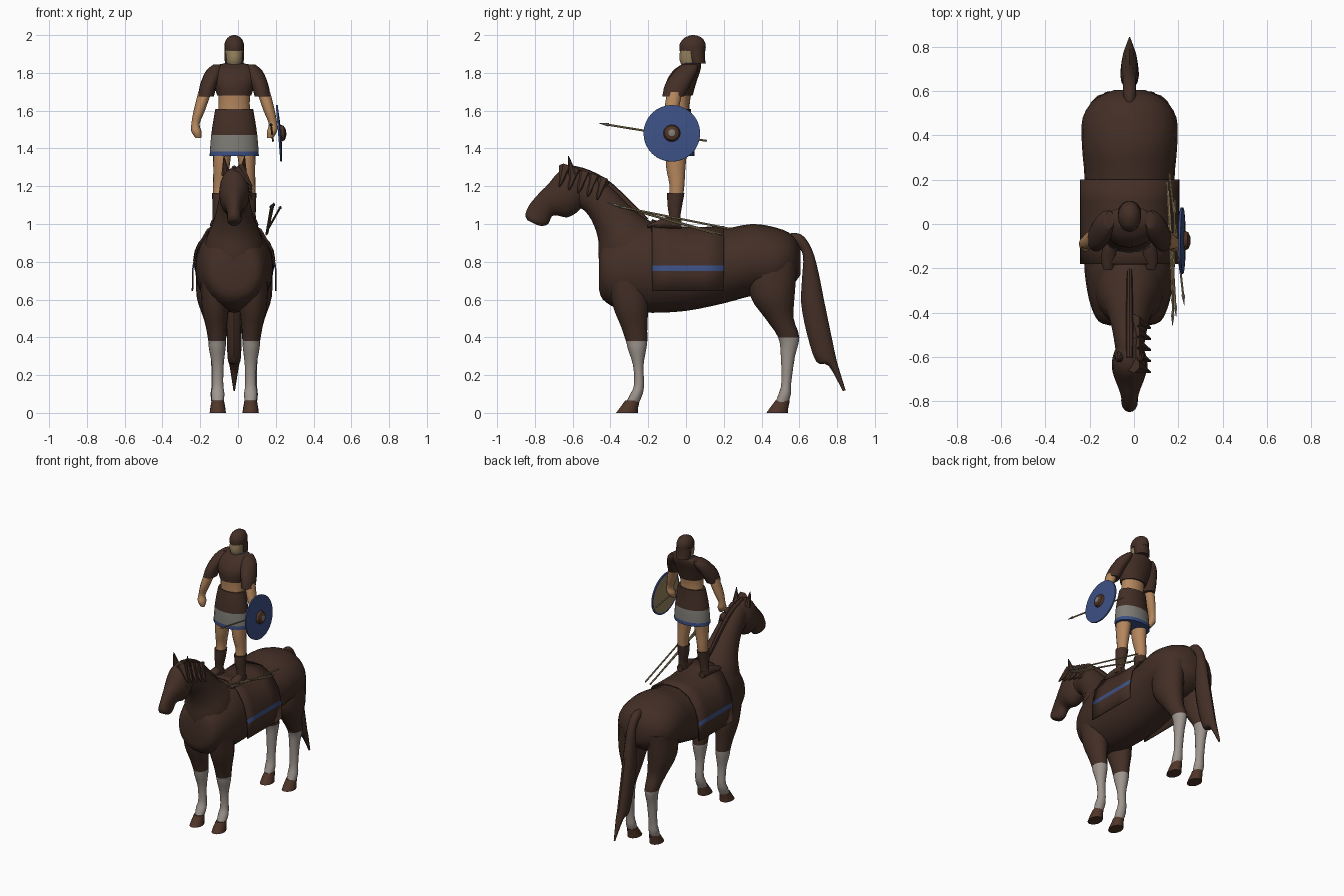
import bpy
import bmesh
import math
from mathutils import Vector, Matrix

cube = bpy.data.objects.get("Cube")
if cube:
    bpy.data.objects.remove(cube)

CENTRE = -.02  # the horse and rider stand slightly off the origin
made = []


def material(name, *rgb):
    mat = bpy.data.materials.new(name)
    mat.use_nodes = True
    mat.diffuse_color = (*rgb, 1)
    mat.node_tree.nodes["Principled BSDF"].inputs["Base Color"].default_value = (*rgb, 1)
    return mat


brown = material("dark brown", .056, .028, .019)
hoof_brown = material("hoof brown", .08, .036, .022)
white = material("stocking grey", .34, .3, .27)
grey = material("cloth grey", .21, .2, .18)
blue = material("blue", .045, .08, .23)
skin = material("skin", .46, .24, .11)
tan = material("tan", .3, .22, .11)


def finish(name, bm, mats, cuts=()):
    """Store the mesh; faces take their colour from the height bands in cuts."""
    bmesh.ops.recalc_face_normals(bm, faces=bm.faces)
    for face in bm.faces:
        if cuts:
            height = face.calc_center_median().z
            face.material_index = sum(height > cut for cut in cuts)
    mesh = bpy.data.meshes.new(name)
    bm.to_mesh(mesh)
    bm.free()
    for mat in mats:
        mesh.materials.append(mat)
    obj = bpy.data.objects.new(name, mesh)
    bpy.context.collection.objects.link(obj)
    made.append(obj)
    return obj


def spline(points, steps):
    """Smooth the list of rings with a Catmull-Rom curve."""
    points = [Vector(p) for p in points]
    padded = [points[0]] + points + [points[-1]]
    result = []
    for a, b, c, d in zip(padded, padded[1:], padded[2:], padded[3:]):
        for i in range(steps):
            t = i / steps
            result.append(b + (c - a) * (t / 2) + (a * 2 - b * 5 + c * 4 - d) * (t * t / 2)
                          + (b * 3 - a - c * 3 + d) * (t ** 3 / 2))
    return result + [points[-1]]


def loft(name, rings, mats, cuts=(), steps=3, sides=16, side=1):
    """Rings are (y1, z1, y2, z2, half width, x): an ellipse across two side-view points."""
    bm = bmesh.new()
    loops = []
    for y1, z1, y2, z2, width, x in spline([(*r, 0)[:6] for r in rings], steps):
        a, b = Vector((0, y1, z1)), Vector((0, y2, z2))
        loop = []
        for i in range(sides):
            angle = math.tau * i / sides
            point = (a + b) / 2 + (b - a) / 2 * math.cos(angle)
            point.x = CENTRE + side * (x + width * math.sin(angle))
            loop.append(bm.verts.new(point))
        loops.append(loop)
    for low, high in zip(loops, loops[1:]):
        for i in range(sides):
            j = (i + 1) % sides
            bm.faces.new((low[i], low[j], high[j], high[i]))
    bm.faces.new(loops[0])
    bm.faces.new(loops[-1])
    return finish(name, bm, mats, cuts)


def limb(name, levels, mats, **options):
    """A loft of level rings, each (z, front y, back y, half width, x)."""
    rings = [(y1, z, y2, z, *rest) for z, y1, y2, *rest in levels]
    return loft(name, rings, mats, **options)


def rod(name, start, end, radius, tip, mat, sides=8):
    start, end = Vector(start), Vector(end)
    axis = end - start
    place = Matrix.Translation((start + end) / 2) @ axis.to_track_quat('Z', 'Y').to_matrix().to_4x4()
    bm = bmesh.new()
    bmesh.ops.create_cone(bm, cap_ends=True, segments=sides, radius1=radius,
                          radius2=tip, depth=axis.length, matrix=place)
    return finish(name, bm, [mat])


# Horse trunk, neck, head and tail
loft("horse_body", [
    (-.46, .65, -.46, .83, .08), (-.44, .6, -.44, .9, .14), (-.37, .555, -.37, .96, .175),
    (-.28, .54, -.28, 1, .195), (-.18, .53, -.18, 1.01, .205), (0, .54, 0, .965, .207),
    (.2, .58, .2, .975, .203), (.35, .62, .35, 1, .215), (.48, .63, .48, .98, .212),
    (.565, .68, .565, .94, .155), (.605, .73, .605, .87, .07)], [brown], sides=24)
loft("horse_neck", [
    (-.4, .62, -.1, .98, .17), (-.46, .8, -.2, 1.02, .15), (-.465, .92, -.3, 1.1, .11),
    (-.5, 1.02, -.4, 1.2, .085), (-.55, 1.08, -.5, 1.27, .07), (-.6, 1.08, -.59, 1.3, .06)], [brown])
loft("horse_head", [
    (-.55, 1.29, -.54, 1.1, .055), (-.61, 1.3, -.58, 1.06, .075), (-.67, 1.28, -.63, 1.035, .08),
    (-.73, 1.21, -.68, 1.045, .065), (-.78, 1.16, -.71, 1.04, .048), (-.83, 1.1, -.73, 1, .038),
    (-.85, 1.05, -.76, .99, .037), (-.84, 1.02, -.79, .995, .025)], [brown])
loft("tail", [
    (.54, .88, .54, .95, .025), (.59, .88, .61, .945, .03), (.62, .83, .665, .87, .03),
    (.615, .72, .7, .75, .036), (.61, .58, .73, .6, .042), (.64, .42, .765, .43, .04),
    (.69, .27, .79, .31, .035), (.755, .25, .805, .25, .025), (.83, .115, .845, .12, .004)], [brown], sides=12)

# Mane ridge, loose tufts and ears
loft("mane", [(-.22, 1, -.2, 1.03, .012), (-.4, 1.17, -.39, 1.215, .016),
              (-.52, 1.25, -.51, 1.285, .018), (-.61, 1.28, -.6, 1.31, .015)], [brown], sides=8)
for i in range(5):
    y = -.44 - .05 * i
    top = 1.23 + .017 * i
    rod("mane_tuft", (CENTRE + .02, y, top), (CENTRE + .095, y - .03, top - .1), .035, .004, brown, 6)
for side in (-1, 1):
    rod("ear", (CENTRE + side * .045, -.6, 1.26), (CENTRE + side * .055, -.622, 1.36), .025, .002, brown)

# Horse legs and hooves
for side, word in ((1, "left"), (-1, "right")):
    limb(word + "_front_leg", [
        (.05, -.32, -.25, .03, .087), (.1, -.295, -.23, .035, .087), (.15, -.275, -.222, .029, .087),
        (.25, -.28, -.225, .031, .087), (.34, -.308, -.21, .044, .09), (.38, -.318, -.205, .047, .09),
        (.46, -.345, -.205, .056, .095), (.56, -.385, -.2, .072, .1), (.72, -.42, -.2, .08, .1)],
         [white, brown], cuts=[.38], side=side)
    limb(word + "_hind_leg", [
        (.05, .47, .54, .03, .09), (.1, .49, .555, .035, .09), (.16, .505, .557, .03, .09),
        (.3, .502, .577, .034, .09), (.4, .488, .6, .045, .092), (.5, .42, .57, .062, .1),
        (.62, .34, .575, .085, .115), (.8, .33, .59, .09, .11)],
         [white, brown], cuts=[.4], side=side)
    for place, toe, heel in (("front", -.37, -.255), ("hind", .425, .54)):
        limb(f"{word}_{place}_hoof", [(0, toe, heel, .043, .087), (.02, toe + .015, heel, .041, .087),
                                      (.065, toe + .048, heel + .01, .033, .087)],
             [hoof_brown], steps=1, side=side)

# Saddle cloth with a stripe on each flank
half = [(.225, .645), (.224, .75), (.221, .78), (.2, .86), (.145, .94), (.07, .98)]
outline = half + [(0, .985)] + [(-x, z) for x, z in reversed(half)]
bm = bmesh.new()
rows = []
for y, lift in ((-.18, .04), (-.09, .012), (0, 0), (.1, 0), (.2, .005)):
    rows.append([bm.verts.new((CENTRE + x, y, z + lift * max(0, z - .78) * 5)) for x, z in outline])
for first, second in zip(rows, rows[1:]):
    for i in range(len(outline) - 1):
        face = bm.faces.new((first[i], first[i + 1], second[i + 1], second[i]))
        face.material_index = int(.75 < face.calc_center_median().z < .78)
cloth = finish("saddle_cloth", bm, [brown, blue])
thickness = cloth.modifiers.new("thickness", 'SOLIDIFY')
thickness.thickness = .008

# Rider trunk and clothing
limb("skirt", [(1.36, -.13, .045, .13), (1.385, -.13, .045, .129), (1.47, -.125, .04, .122),
               (1.54, -.115, .03, .112), (1.61, -.1, .025, .1)],
     [blue, grey, brown], cuts=[1.385, 1.47], steps=2)
limb("waist", [(1.58, -.095, .02, .085), (1.64, -.095, .02, .082), (1.7, -.1, .03, .085)], [skin])
limb("tunic_top", [(1.68, -.105, .035, .09), (1.75, -.105, .055, .112), (1.81, -.07, .075, .12),
                   (1.84, -.03, .08, .095), (1.85, -.015, .08, .05)], [brown])
limb("collar", [(1.838, -.028, .08, .058), (1.852, -.018, .078, .05)], [blue], steps=1)

# Rider head and helmet
limb("face", [(1.83, -.015, .06, .036), (1.87, -.035, .06, .043), (1.93, -.03, .06, .046)], [tan])
limb("helmet_guard", [(1.85, .02, .105, .048), (1.88, .012, .1, .052), (1.93, .0, .1, .052)], [brown])
limb("helmet", [(1.915, -.034, .103, .051), (1.95, -.034, .104, .052), (1.98, -.015, .09, .04),
                (1.995, .012, .065, .022), (2, .03, .045, .006)], [brown])

# Rider limbs
for side, word in ((1, "left"), (-1, "right")):
    limb(word + "_leg", [(1.15, -.09, -.015, .034, .078), (1.21, -.088, -.008, .035, .077),
                         (1.3, -.105, -.003, .043, .068), (1.42, -.11, .01, .052, .063)], [skin], side=side)
    limb(word + "_boot", [(.99, -.1, -.03, .03, .088), (1.04, -.09, -.03, .028, .086),
                          (1.1, -.098, -.02, .035, .08), (1.165, -.1, -.008, .04, .078)], [brown], side=side)
    loft(word + "_foot", [(-.025, .975, -.025, 1.02, .022, .088), (-.09, .975, -.09, 1.04, .03, .09),
                          (-.16, .975, -.16, 1.015, .034, .095), (-.205, .98, -.205, .997, .02, .097)],
         [brown], sides=12, side=side)
    limb(word + "_arm", [(1.455, -.115, -.085, .015, .19), (1.49, -.125, -.06, .027, .2),
                         (1.53, -.11, -.06, .022, .205), (1.6, -.115, -.04, .03, .185),
                         (1.7, -.1, -.02, .035, .155)], [skin], side=side, sides=12)
    limb(word + "_sleeve", [(1.675, -.125, -.01, .042, .15), (1.74, -.11, .025, .045, .135),
                            (1.81, -.06, .06, .045, .105), (1.845, -.02, .06, .02, .09)], [brown], side=side)

# Round shield: each band is (radius, offset outward, colour of the next band)
bands = [(0, -.006, 0), (.138, -.006, 1), (.15, -.006, 1), (.15, .004, 1), (.045, .01, 2),
         (.038, .027, 2), (.018, .036, 3), (0, .038, 3)]
bm = bmesh.new()
steps = 32
loops = [[bm.verts.new((out, radius * math.cos(math.tau * i / steps), radius * math.sin(math.tau * i / steps)))
          for i in range(steps)] for radius, out, colour in bands]
for band, low, high in zip(bands, loops, loops[1:]):
    for i in range(steps):
        j = (i + 1) % steps
        bm.faces.new((low[i], low[j], high[j], high[i])).material_index = band[2]
bmesh.ops.remove_doubles(bm, verts=bm.verts, dist=.0001)
shield = finish("shield", bm, [tan, blue, hoof_brown, grey])
shield.location = (.218, -.075, 1.48)
shield.rotation_euler.y = -.08

# Held spear and the javelins slung beside the saddle
for name, tail_end, point in (
        ("spear", (.185, .11, 1.44), (.175, -.41, 1.525)),
        ("javelin", (.155, .15, .95), (.187, -.37, 1.1)),
        ("javelin", (.16, .23, .975), (.222, -.32, 1.085)),
        ("javelin", (.15, .19, .945), (.175, -.34, 1.09))):
    direction = (Vector(point) - Vector(tail_end)).normalized()
    rod(name + "_shaft", tail_end, point, .0055, .0055, tan, 6)
    rod(name + "_point", point, Vector(point) + direction * .05, .009, .001, grey, 6)

# Smooth shading with sharp edges kept
bpy.ops.object.select_all(action='DESELECT')
for obj in made:
    obj.select_set(True)
bpy.context.view_layer.objects.active = made[0]
bpy.ops.object.shade_smooth_by_angle(angle=math.radians(40))
